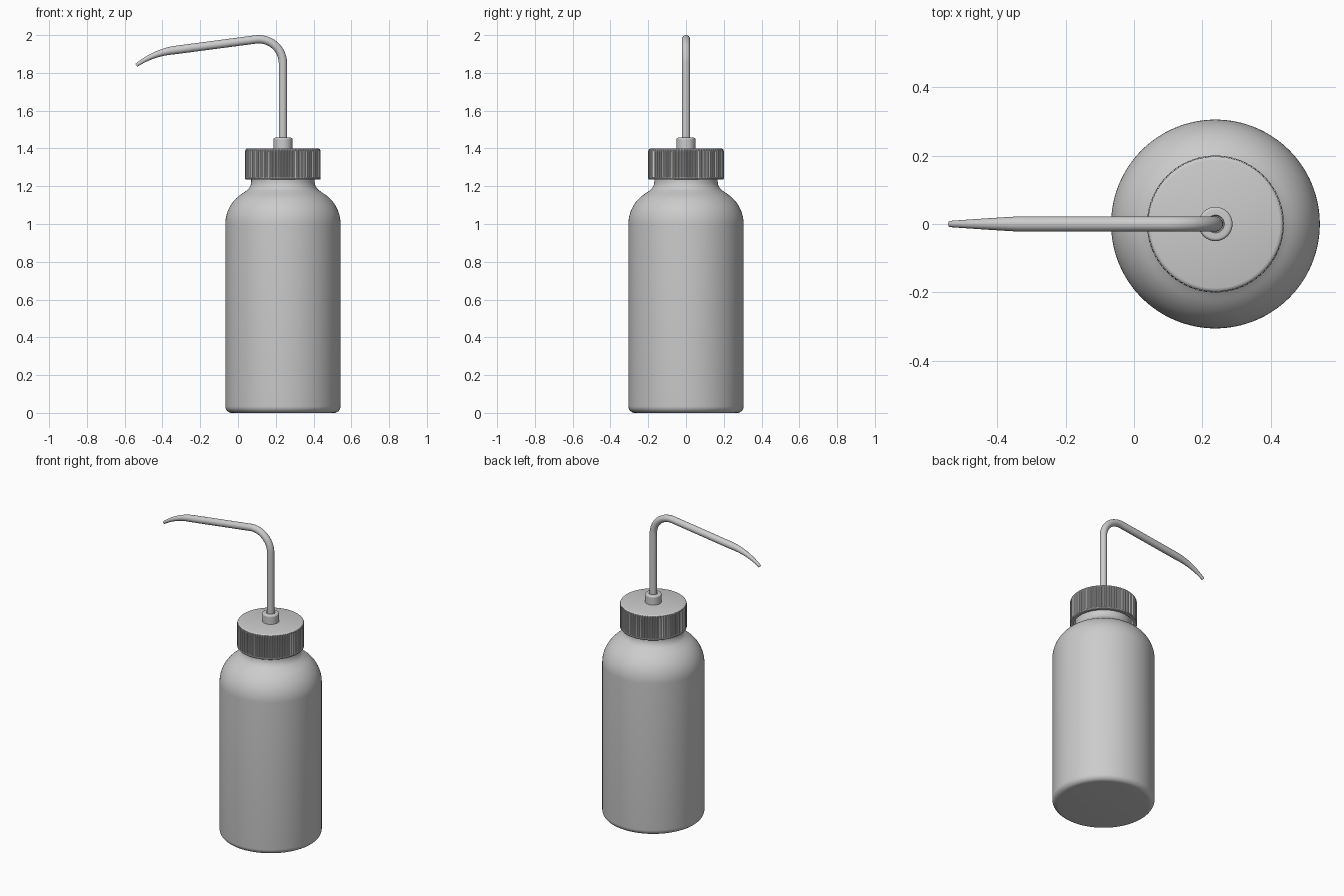
import bpy, bmesh
from math import sin, cos, pi, radians
from mathutils import Vector

if "Cube" in bpy.data.objects:
    bpy.data.objects.remove(bpy.data.objects["Cube"])

CX = 0.238  # bottle axis


def loft(name, rings, angle=35):
    """Skin a list of closed rings and cap both ends."""
    bm = bmesh.new()
    vr = [[bm.verts.new(p) for p in ring] for ring in rings]
    n = len(vr[0])
    for a, b in zip(vr, vr[1:]):
        for i in range(n):
            j = (i + 1) % n
            bm.faces.new((a[i], a[j], b[j], b[i]))
    bm.faces.new(vr[0][::-1])
    bm.faces.new(vr[-1])
    bmesh.ops.recalc_face_normals(bm, faces=bm.faces)
    me = bpy.data.meshes.new(name)
    bm.to_mesh(me)
    bm.free()
    ob = bpy.data.objects.new(name, me)
    bpy.context.collection.objects.link(ob)
    bpy.ops.object.select_all(action='DESELECT')
    ob.select_set(True)
    bpy.context.view_layer.objects.active = ob
    bpy.ops.object.shade_smooth_by_angle(angle=radians(angle))
    return ob


def lathe(name, profile, segs=96, angle=35):
    """Profile points are (radius, z) or (radius, z, rib depth)."""
    rings = []
    for r, z, *rib in profile:
        d = rib[0] if rib else 0
        ring = []
        for i in range(segs):
            t = 2 * pi * i / segs
            rr = r - (d if i % 4 > 1 else 0)
            ring.append((CX + rr * cos(t), rr * sin(t), z))
        rings.append(ring)
    return loft(name, rings, angle)


def arc(cr, cz, rad, a0, a1, n):
    return [(cr + rad * cos(radians(a0 + (a1 - a0) * i / n)),
             cz + rad * sin(radians(a0 + (a1 - a0) * i / n))) for i in range(n + 1)]


# Bottle body: rounded base, straight wall, domed shoulder, neck
body = arc(0.27, 0.035, 0.035, -90, 0, 8)
body += arc(0.115, 1.0, 0.19, 0, 58, 14)
body += arc(0.228, 1.225, 0.06, 232, 180, 8)
body += [(0.168, 1.34)]
lathe("bottle_body", body, 128)

# Ribbed screw cap, open underneath
D = 0.006
lathe("screw_cap", [
    (0.165, 1.37), (0.18, 1.365), (0.18, 1.236), (0.197, 1.236),
    (0.2, 1.24), (0.2, 1.245), (0.2, 1.247, D), (0.2, 1.383, D),
    (0.2, 1.387, D * 0.7), (0.197, 1.394), (0.193, 1.398), (0.187, 1.4)],
    80 * 4, 30)

# Collar holding the tube
lathe("tube_collar", [(0.05, 1.39), (0.05, 1.445)]
      + arc(0.041, 1.448, 0.009, 0, 90, 5) + [(0.026, 1.457), (0.024, 1.45)], 48)

# Bent spout tube with a tapered, drooping tip: (x, z, radius)
R = 0.022
path = [(CX, 1.38, R), (CX, 1.6, R)]
path += [(x, z, R) for x, z in arc(0.11, 1.85, 0.128, 0, 97.5, 20)]
p0, p1, p2 = Vector((-0.34, 1.92)), Vector((-0.45, 1.905)), Vector((-0.538, 1.84))
for i in range(13):
    t = i / 12
    p = p0 * (1 - t) ** 2 + p1 * 2 * t * (1 - t) + p2 * t * t
    path.append((p.x, p.y, R - 0.013 * t))
rings = []
for i, (x, z, r) in enumerate(path):
    a, b = path[max(i - 1, 0)], path[min(i + 1, len(path) - 1)]
    d = Vector((b[0] - a[0], 0, b[1] - a[1])).normalized()
    side = Vector((0, 1, 0))
    up = d.cross(side)
    rings.append([Vector((x, 0, z)) + r * (cos(k * pi / 12) * side + sin(k * pi / 12) * up)
                  for k in range(24)])
loft("spout_tube", rings)
